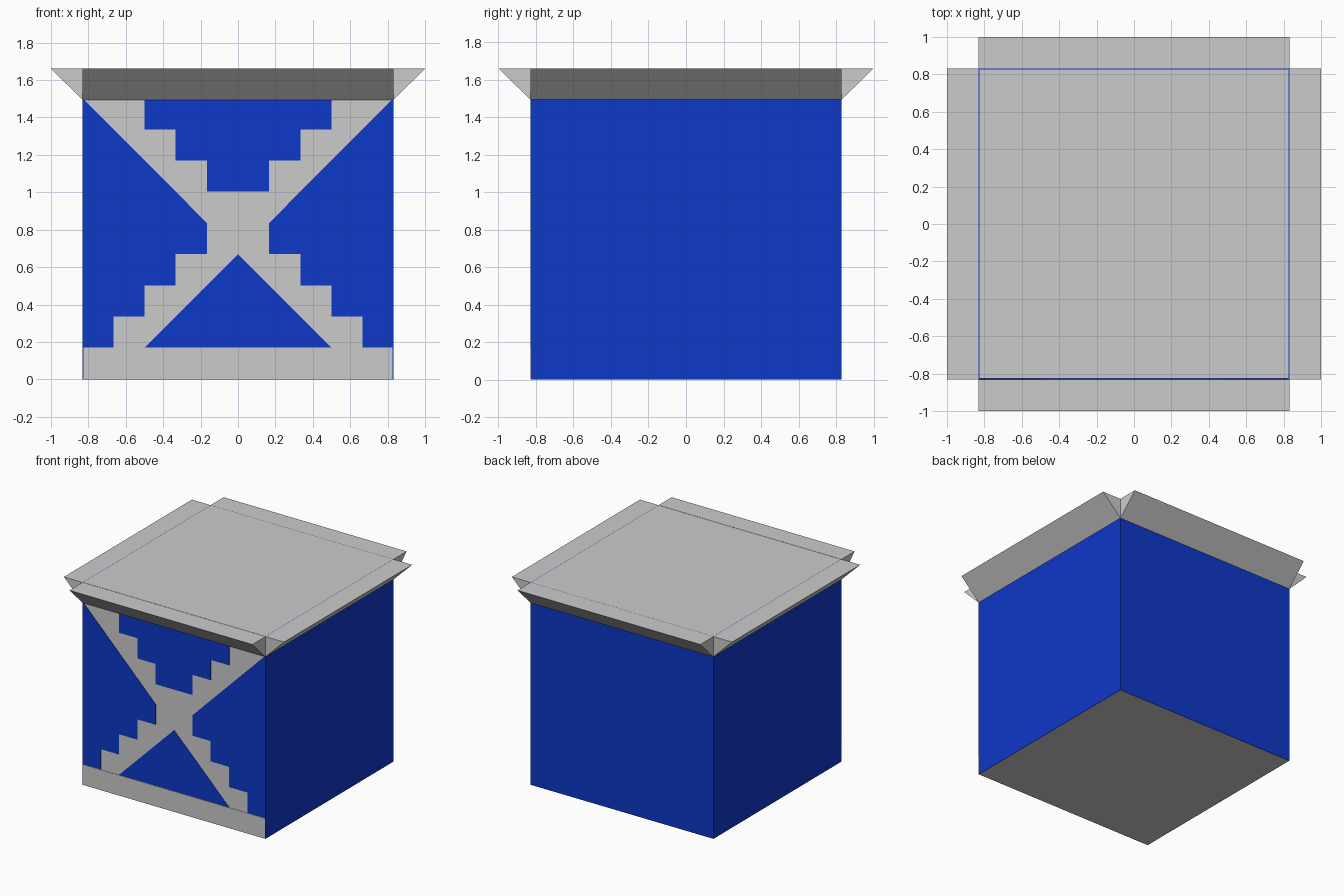
import bpy, bmesh
from math import radians
from mathutils import Matrix, Vector

if "Cube" in bpy.data.objects:
    bpy.data.objects.remove(bpy.data.objects["Cube"])

U = 1 / 6          # pattern grid unit
H = 5 * U - 0.003  # half width of the cube
TOP = 2 * H        # height of the cube
SKIN = 0.003       # thickness of the blue panels

blue = bpy.data.materials.new("blue")
blue.diffuse_color = (0.004, 0.04, 0.58, 1)
blue.use_nodes = True
blue.node_tree.nodes["Principled BSDF"].inputs["Base Color"].default_value = blue.diffuse_color


def prism(name, profile, sweep, angle=0, mat=None):
    """Sweep a closed profile of 3D points along a vector, then turn it about z."""
    bm = bmesh.new()
    face = bm.faces.new([bm.verts.new(p) for p in profile])
    geom = bmesh.ops.extrude_face_region(bm, geom=[face])["geom"]
    verts = [g for g in geom if isinstance(g, bmesh.types.BMVert)]
    bmesh.ops.translate(bm, verts=verts, vec=Vector(sweep))
    bmesh.ops.recalc_face_normals(bm, faces=bm.faces)
    bm.transform(Matrix.Rotation(radians(angle), 4, "Z"))
    mesh = bpy.data.meshes.new(name)
    bm.to_mesh(mesh)
    bm.free()
    ob = bpy.data.objects.new(name, mesh)
    bpy.context.collection.objects.link(ob)
    if mat:
        mesh.materials.append(mat)
    return ob


def front_panel(name, outline, angle=0):
    """Thin blue panel lying on one side, outline given as (x, z)."""
    return prism(name, [(x, -H, z) for x, z in outline], (0, SKIN, 0), angle, blue)


def grid(points):
    return [(max(-H, min(H, x * U)), z * U + 0.003) for x, z in points]


# Grey body
c = H - SKIN
prism("body", [(-c, -c, 0), (c, -c, 0), (c, c, 0), (-c, c, 0)], (0, 0, TOP))

# Plain blue sides and back
for name, angle in (("right_panel", 90), ("back_panel", 180), ("left_panel", 270)):
    front_panel(name, [(-H, 0), (H, 0), (H, TOP), (-H, TOP)], angle)

# Front inlay: stepped top, stepped sides and a triangle
steps = [(1, 6), (1, 7), (2, 7), (2, 8), (3, 8), (3, 9)]
front_panel("front_top_inlay", grid(steps + [(-x, z) for x, z in reversed(steps)]))
side = [(5, 9), (1, 5), (1, 4), (2, 4), (2, 3), (3, 3), (3, 2), (4, 2), (4, 1), (5, 1)]
for name, s in (("front_right_inlay", 1), ("front_left_inlay", -1)):
    front_panel(name, grid([(s * x, z) for x, z in side]))
front_panel("front_bottom_inlay", grid([(-3, 1), (3, 1), (0, 4)]))

# Grey strips that close the front around the inlay at body edges
prism("front_base", [(-H, -H, 0), (H, -H, 0), (H, -H, U), (-H, -H, U)], (0, SKIN, 0))

# Flared wedge along each top edge
for name, angle in (("front_flap", 0), ("right_flap", 90), ("back_flap", 180), ("left_flap", 270)):
    prism(name, [(-H, -H, TOP - U), (-H, -1, TOP), (-H, -H, TOP)], (2 * H, 0, 0), angle)
